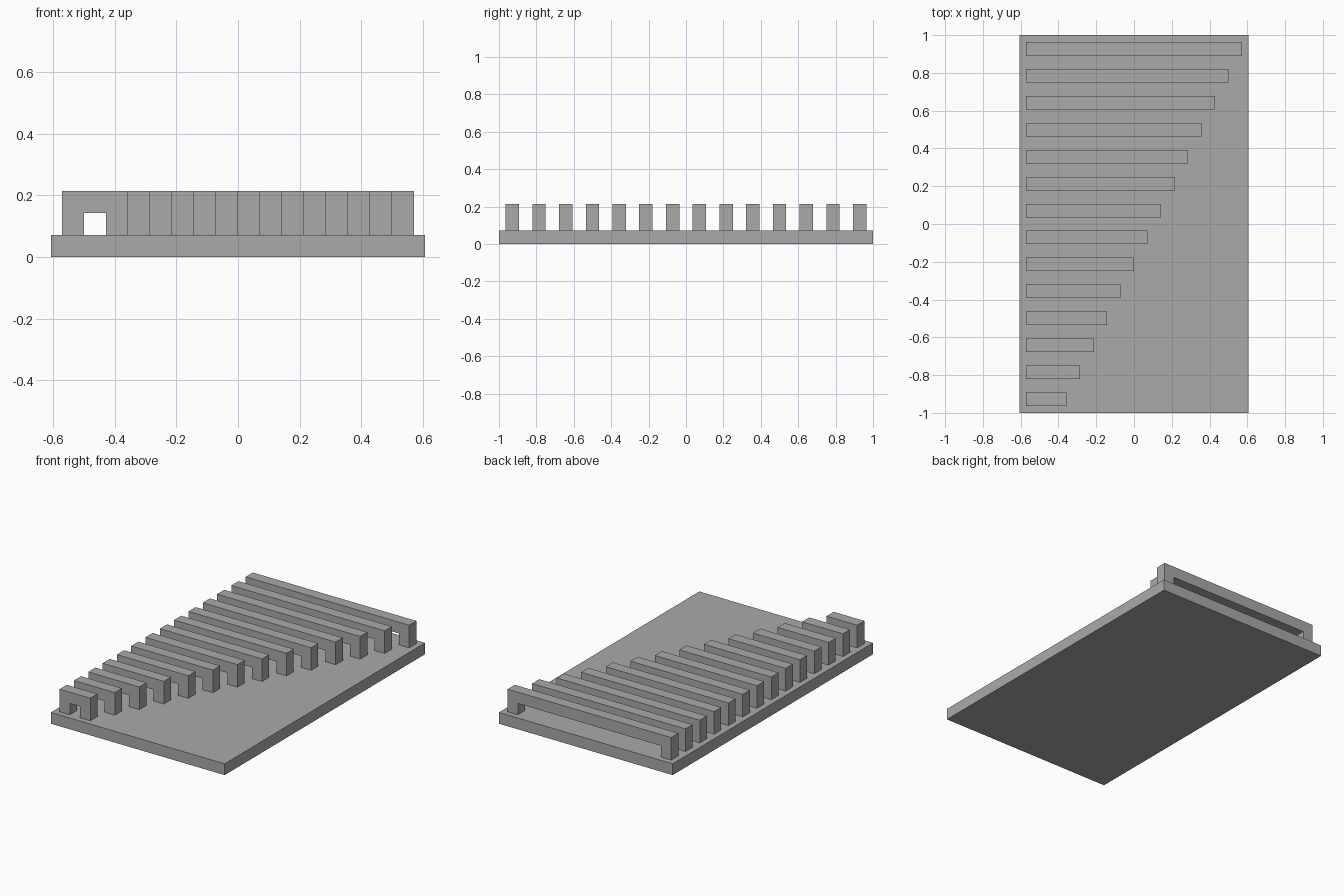
import bpy
import bmesh

cube = bpy.data.objects.get("Cube")
if cube:
    bpy.data.objects.remove(cube, do_unlink=True)

U = 1 / 14       # module: every dimension is a multiple of it
COUNT = 14       # number of arches

grey = bpy.data.materials.new("plain grey")
grey.use_nodes = True
colour = (0.4, 0.4, 0.4, 1)
grey.diffuse_color = colour
grey.node_tree.nodes["Principled BSDF"].inputs["Base Color"].default_value = colour


def extrude_profile(name, profile, y, depth):
    """Solid from an (x, z) outline in modules, extruded towards +y."""
    bm = bmesh.new()
    face = bm.faces.new([bm.verts.new((x * U, y * U, z * U)) for x, z in profile])
    result = bmesh.ops.extrude_face_region(bm, geom=[face])
    moved = [v for v in result["geom"] if isinstance(v, bmesh.types.BMVert)]
    bmesh.ops.translate(bm, verts=moved, vec=(0, depth * U, 0))
    bmesh.ops.recalc_face_normals(bm, faces=bm.faces)
    mesh = bpy.data.meshes.new(name)
    bm.to_mesh(mesh)
    bm.free()
    mesh.materials.append(grey)
    obj = bpy.data.objects.new(name, mesh)
    bpy.context.collection.objects.link(obj)
    return obj


# Base plate
half = 8.5
extrude_profile("base_plate", [(-half, 0), (half, 0), (half, 1), (-half, 1)], -COUNT, 2 * COUNT)

# Arches: two legs and a lintel, each one module longer than the one before
left, foot, soffit, top = -8, 1, 2, 3
for i in range(COUNT):
    right = left + 3 + i
    arch = [(left, foot), (left + 1, foot), (left + 1, soffit), (right - 1, soffit),
            (right - 1, foot), (right, foot), (right, top), (left, top)]
    extrude_profile(f"arch_{i + 1}", arch, 2 * i - COUNT + 0.5, 1)
